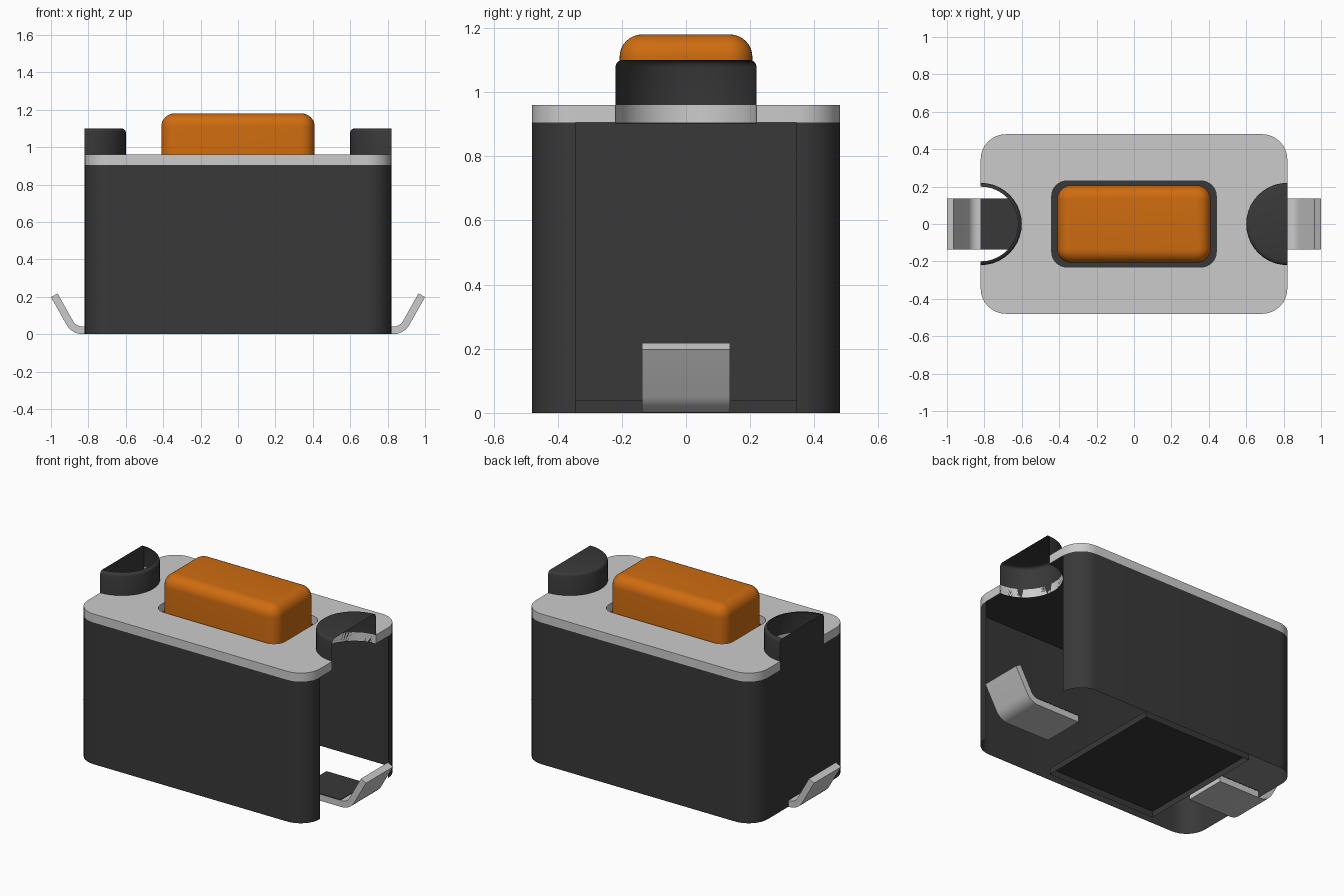
import bpy, bmesh, math

if "Cube" in bpy.data.objects:
    bpy.data.objects.remove(bpy.data.objects["Cube"], do_unlink=True)


def material(name, rgb):
    m = bpy.data.materials.new(name)
    m.use_nodes = True
    m.diffuse_color = (*rgb, 1)
    m.node_tree.nodes["Principled BSDF"].inputs["Base Color"].default_value = (*rgb, 1)
    return m


DARK = material("dark plastic", (0.040, 0.040, 0.040))
METAL = material("light metal", (0.60, 0.60, 0.60))
ORANGE = material("orange plastic", (0.62, 0.15, 0.005))

HX, HY, R = 0.82, 0.48, 0.135      # body half sizes and corner radius
TOP, PLATE_TOP = 0.905, 0.96       # top of body, top of cover plate
PEG_R, PEG_TOP = 0.22, 1.10
LEG_W = 0.137


def finish(name, bm, mat, recalc=True):
    if recalc:
        bmesh.ops.recalc_face_normals(bm, faces=bm.faces[:])
    me = bpy.data.meshes.new(name)
    bm.to_mesh(me)
    bm.free()
    me.materials.append(mat)
    ob = bpy.data.objects.new(name, me)
    bpy.context.scene.collection.objects.link(ob)
    bpy.ops.object.select_all(action='DESELECT')
    ob.select_set(True)
    bpy.context.view_layer.objects.active = ob
    bpy.ops.object.shade_smooth_by_angle(angle=math.radians(35))
    return ob


def arc(cx, cy, r, a0, a1, n=8):
    return [(cx + r * math.cos(math.radians(a0 + (a1 - a0) * i / n)),
             cy + r * math.sin(math.radians(a0 + (a1 - a0) * i / n))) for i in range(n + 1)]


def rounded(hx, hy, r):
    # counter-clockwise rounded rectangle, starting at the lower end of the +x side
    x, y = hx - r, hy - r
    return arc(x, y, r, 0, 90) + arc(-x, y, r, 90, 180) + arc(-x, -y, r, 180, 270) + arc(x, -y, r, 270, 360)


def notched():
    # body outline with half-round notches for the two pegs
    pts = rounded(HX, HY, R)
    right = arc(HX, 0, PEG_R, 270, 90, 20)
    left = arc(-HX, 0, PEG_R, 90, -90, 20)
    return right + pts[:18] + left + pts[18:]


def fill(bm, loops, z):
    edges = []
    for pts in loops:
        vs = [bm.verts.new((x, y, z)) for x, y in pts]
        edges += [bm.edges.new((vs[i], vs[(i + 1) % len(vs)])) for i in range(len(vs))]
    bmesh.ops.triangle_fill(bm, use_beauty=True, use_dissolve=False, edges=edges)


def bridge(bm, a, b, closed=True):
    n = len(a)
    for i in range(n if closed else n - 1):
        j = (i + 1) % n
        bm.faces.new((a[i], a[j], b[j], b[i]))


def ring(bm, pts, z):
    return [bm.verts.new((x, y, z)) for x, y in pts]


# Body wall: thin shell, open at the +x end
bm = bmesh.new()
outline = rounded(HX, HY, R)
bridge(bm, ring(bm, outline, 0), ring(bm, outline, TOP), closed=False)
finish("body_wall", bm, DARK, recalc=False)

# Body top under the cover plate
bm = bmesh.new()
fill(bm, [notched()], TOP - 0.002)
for f in bm.faces:
    if f.normal.z < 0:
        f.normal_flip()
finish("body_top", bm, DARK, recalc=False)

# Recessed floor panel with a short skirt
bm = bmesh.new()
rect = [(-0.50, -0.43), (0.27, -0.43), (0.27, 0.43), (-0.50, 0.43)]
low, high = ring(bm, rect, 0), ring(bm, rect, 0.04)
bridge(bm, low, high)
bm.faces.new(high)
finish("floor_panel", bm, DARK)

# Cover plate with button opening and peg notches
bm = bmesh.new()
fill(bm, [notched(), rounded(0.44, 0.23, 0.08)], TOP)
ext = bmesh.ops.extrude_face_region(bm, geom=bm.faces[:], use_keep_orig=True)
bmesh.ops.translate(bm, vec=(0, 0, PLATE_TOP - TOP),
                    verts=[v for v in ext["geom"] if isinstance(v, bmesh.types.BMVert)])
finish("cover_plate", bm, METAL)

# Button with rounded top edge
bm = bmesh.new()
F = 0.07
prev = ring(bm, rounded(0.41, 0.207, 0.075), TOP)
bm.faces.new(prev[::-1])
for i in range(9):
    a = math.radians(90 * i / 8)
    d = F * (1 - math.cos(a))
    cur = ring(bm, rounded(0.41 - d, 0.207 - d, 0.075 - d), 1.18 - F + F * math.sin(a))
    bridge(bm, prev, cur)
    prev = cur
bm.faces.new(prev)
finish("button", bm, ORANGE)

# Half-round pegs: the +x one is capped, the -x one is open above with a flat end
profile = [(PEG_R, TOP - 0.002), (PEG_R, 1.08), (0.217, 1.09), (0.21, 1.097), (0.20, PEG_TOP)]
for side, name in ((1, "left_peg"), (-1, "right_peg")):
    bm = bmesh.new()
    rings = []
    for r, z in profile:
        pts = [(side * x, side * y) for x, y in arc(HX, 0, r, 270, 90, 20)]
        rings.append(ring(bm, pts, z))
    for a, b in zip(rings, rings[1:]):
        bridge(bm, b, a, closed=False)
    if side > 0:
        bm.faces.new(rings[-1][::-1])
    else:
        bm.faces.new([r[0] for r in rings] + [r[-1] for r in reversed(rings)])
    finish(name, bm, DARK)

# Bent metal legs, each with a dark lining over the embedded part
bend = arc(0.83, 0.10, 0.10, 270, 330, 6)
inner = arc(0.83, 0.10, 0.06, 330, 270, 6)
leg = [(0.53, 0)] + bend + [(1.0, 0.198), (0.965, 0.218)] + inner + [(0.53, 0.04)]
lining = [(0.53, 0.041), (0.53, 0.045), (HX, 0.045), (HX, 0.041)]
for side, name in ((1, "left"), (-1, "right")):
    for part, pts, mat in (("leg", leg, METAL), ("leg_lining", lining, DARK)):
        bm = bmesh.new()
        a = [bm.verts.new((side * x, -LEG_W, z)) for x, z in pts]
        b = [bm.verts.new((side * x, LEG_W, z)) for x, z in pts]
        bridge(bm, a, b)
        bm.faces.new(a)
        bm.faces.new(b[::-1])
        finish(name + "_" + part, bm, mat)
